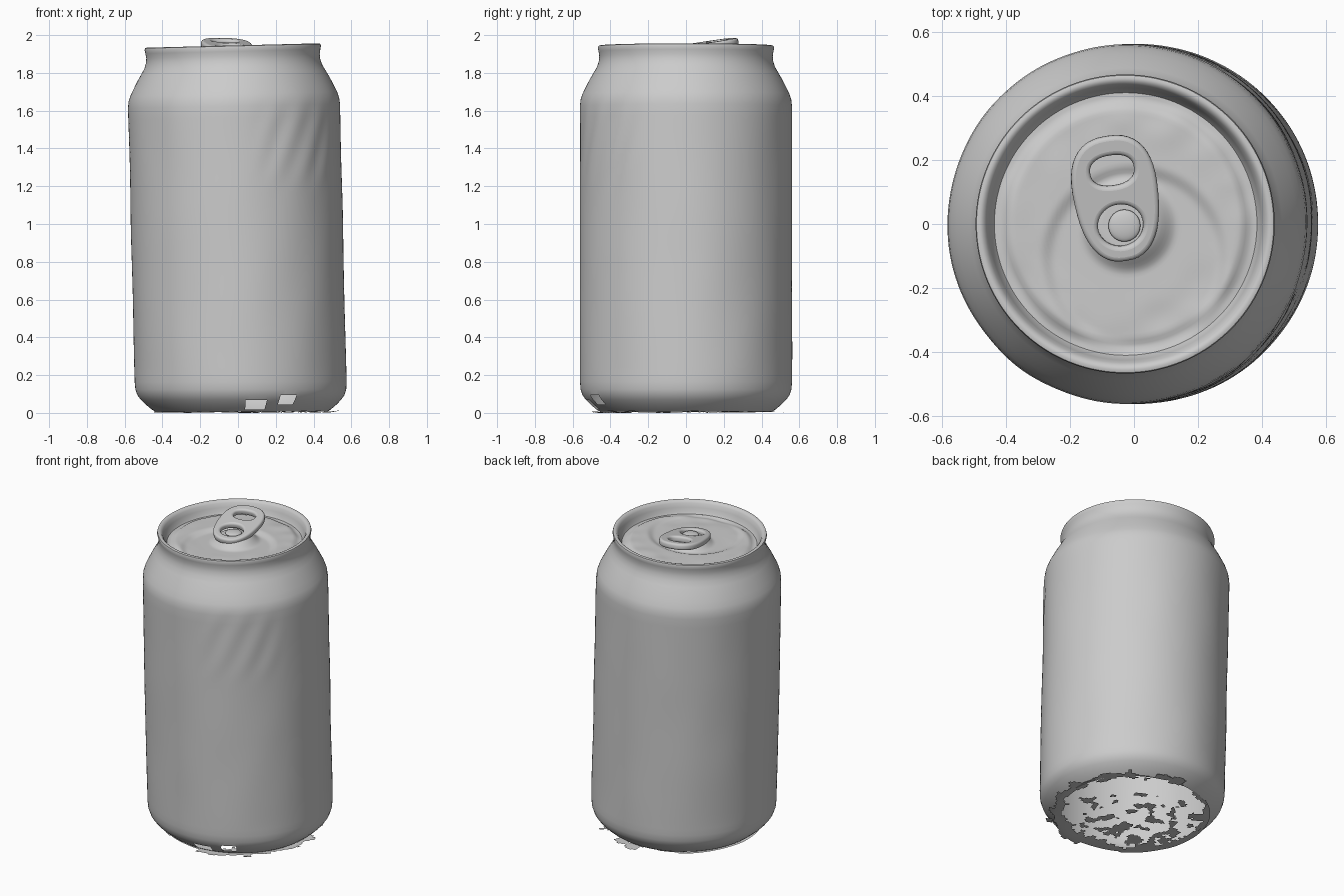
import bpy, bmesh
from math import sin, cos, pi, radians, hypot, atan2, degrees
from mathutils import Vector, noise

if "Cube" in bpy.data.objects:
    bpy.data.objects.remove(bpy.data.objects["Cube"])

SEG = 144


def lean(x, y, z):
    # The can leans slightly towards -x and its top tilts with it
    return Vector((x + 0.018 - 0.0235 * z, y, z + 0.026 * x * z / 2))


def smoothstep(a, b, v):
    t = max(0.0, min(1.0, (v - a) / (b - a)))
    return t * t * (3 - 2 * t)


def finish(name, bm, angle=40):
    me = bpy.data.meshes.new(name)
    bm.to_mesh(me)
    bm.free()
    ob = bpy.data.objects.new(name, me)
    bpy.context.collection.objects.link(ob)
    smooth(ob, angle)
    return ob


def smooth(ob, angle=40):
    bpy.ops.object.select_all(action='DESELECT')
    ob.select_set(True)
    bpy.context.view_layer.objects.active = ob
    bpy.ops.object.shade_smooth_by_angle(angle=radians(angle))


def ring_grid(name, rows, point, keep=lambda c: True, angle=40):
    """Surface of revolution: point(row, angle) gives each vertex, keep() filters faces."""
    bm = bmesh.new()
    rings = [[bm.verts.new(point(row, 2 * pi * i / SEG)) for i in range(SEG)] for row in rows]
    for a, b in zip(rings, rings[1:]):
        for i in range(SEG):
            j = (i + 1) % SEG
            quad = (a[i], a[j], b[j], b[i])
            if keep(sum((v.co for v in quad), Vector()) / 4):
                bm.faces.new(quad)
    loose = [v for v in bm.verts if not v.link_faces]
    bmesh.ops.delete(bm, geom=loose, context='VERTS')
    bmesh.ops.remove_doubles(bm, verts=bm.verts, dist=0.0002)
    return finish(name, bm, angle)


# Can wall: foot, body, shoulder, neck, rolled rim and inner rim wall
profile = [(0.455, 0.012), (0.475, 0.025), (0.505, 0.05), (0.53, 0.075), (0.548, 0.1),
           (0.558, 0.13), (0.561, 0.17)]
profile += [(0.561, 0.17 + 0.04 * k) for k in range(1, 36)]
profile += [(0.561, 1.63), (0.557, 1.665), (0.547, 1.695), (0.53, 1.73), (0.51, 1.77),
            (0.487, 1.81), (0.470, 1.84), (0.461, 1.87), (0.459, 1.895), (0.463, 1.92),
            (0.467, 1.938), (0.464, 1.948), (0.455, 1.951), (0.444, 1.948), (0.434, 1.935),
            (0.425, 1.91), (0.418, 1.885), (0.41, 1.872)]


def wall_point(row, a):
    r, z = row
    body = smoothstep(0.1, 0.25, z) * (1 - smoothstep(1.7, 1.85, z))
    p = Vector((cos(a), sin(a), z))
    r += 0.003 * noise.noise(p * 2.5) * body
    # Diagonal creases on the upper front right
    arc = degrees(a) - 360
    crease = smoothstep(-85, -65, arc) * (1 - smoothstep(-40, -20, arc))
    crease *= smoothstep(1.15, 1.35, z) * (1 - smoothstep(1.55, 1.68, z))
    r += 0.003 * crease * sin(22 * a - 18 * z)
    return lean(r * cos(a), r * sin(a), z)


def wall_keep(c):
    # Small gaps in the foot at the front
    a = degrees(atan2(c.y, c.x))
    return not ((-85 < a < -74 and 0.025 < c.z < 0.07) or (-66 < a < -55 and 0.06 < c.z < 0.09))


ring_grid("can_wall", profile, wall_point, wall_keep)


# Recessed lid with countersunk groove, opening panel and rivet boss
def lid_point(r, a):
    x, y = r * cos(a), r * sin(a)
    z = 1.872 + 0.018 * (1 - smoothstep(0.355, 0.395, r))
    px = x - 0.03
    panel = 1 - smoothstep(0.25, 0.3, hypot(px, y + 0.11))
    z -= 0.016 * panel
    z += 0.045 * (1 - smoothstep(0.08, 0.16, hypot(x - 0.005, y)))
    z += 0.007 * noise.noise(Vector((x, y, 0.3)) * 9) * smoothstep(0.2, 0.33, r) * (1 - smoothstep(0.38, 0.41, r))
    return lean(x, y, z)


ring_grid("lid", [0.41 * k / 36 for k in range(36, -1, -1)], lid_point, angle=60)


# Pull tab: outline with a finger hole and a rivet hole
def add_loop(curve, cx, cy, rx, ry, power=2.0, taper=0.0):
    n = 48
    sp = curve.splines.new('POLY')
    sp.points.add(n - 1)
    sp.use_cyclic_u = True
    for i, pt in enumerate(sp.points):
        c, s = cos(2 * pi * i / n), sin(2 * pi * i / n)
        u = abs(c) ** (2 / power) * (1 if c > 0 else -1)
        v = abs(s) ** (2 / power) * (1 if s > 0 else -1)
        pt.co = (cx + rx * u * (1 + taper * v), cy + ry * v, 0, 1)


curve = bpy.data.curves.new("pull_tab", 'CURVE')
curve.dimensions = '2D'
curve.fill_mode = 'BOTH'
curve.extrude = 0.006
curve.bevel_depth = 0.014
curve.bevel_resolution = 3
add_loop(curve, 0, 0, 0.118, 0.185, 2.5, 0.1)
add_loop(curve, 0, 0.09, 0.083, 0.062, 2.3)
add_loop(curve, 0, -0.085, 0.085, 0.08)
tab = bpy.data.objects.new("pull_tab", curve)
bpy.context.collection.objects.link(tab)
tab.location = (-0.055, 0.08, 1.944)
tab.rotation_euler = (0.15, 0.02, radians(9))
bpy.ops.object.select_all(action='DESELECT')
tab.select_set(True)
bpy.context.view_layer.objects.active = tab
bpy.ops.object.convert(target='MESH')
smooth(bpy.context.view_layer.objects.active, 50)

# Rivet holding the tab
bpy.ops.mesh.primitive_uv_sphere_add(segments=32, ring_count=16, radius=1, location=(-0.03, -0.005, 1.93))
rivet = bpy.context.object
rivet.name = "rivet"
rivet.scale = (0.05, 0.05, 0.014)
smooth(rivet, 60)


# Ragged remains of the base: patches on one half, torn scraps outside the foot
def base_keep(c):
    r, side = hypot(c.x, c.y), -(c.x + c.y) / 1.414
    n = noise.noise(Vector((c.x, c.y, 0)) * 11) + 0.5 * noise.noise(Vector((c.x, c.y, 4)) * 25)
    if r < 0.46:
        edge = 0.5 * smoothstep(0.4, 0.46, r)
        return n + 0.9 * side - 0.2 + edge > 0
    arc = degrees(atan2(c.y, c.x))
    return -85 < arc < 88 and r < 0.505 + 0.06 * n


def base_point(r, a):
    x, y = r * cos(a), r * sin(a)
    lift = 0.015 * smoothstep(0.47, 0.56, r) * max(0, cos(a + 0.4))
    return Vector((x + 0.015, y, 0.01 + lift + 0.006 * noise.noise(Vector((x, y, 1)) * 6)))


ring_grid("torn_base", [0.55 * k / 50 for k in range(50, 0, -1)], base_point, base_keep)

# Settle the model exactly on the ground
bpy.context.view_layer.update()
low = min((o.matrix_world @ v.co).z for o in bpy.data.objects if o.type == 'MESH' for v in o.data.vertices)
for o in bpy.data.objects:
    o.location.z -= low
